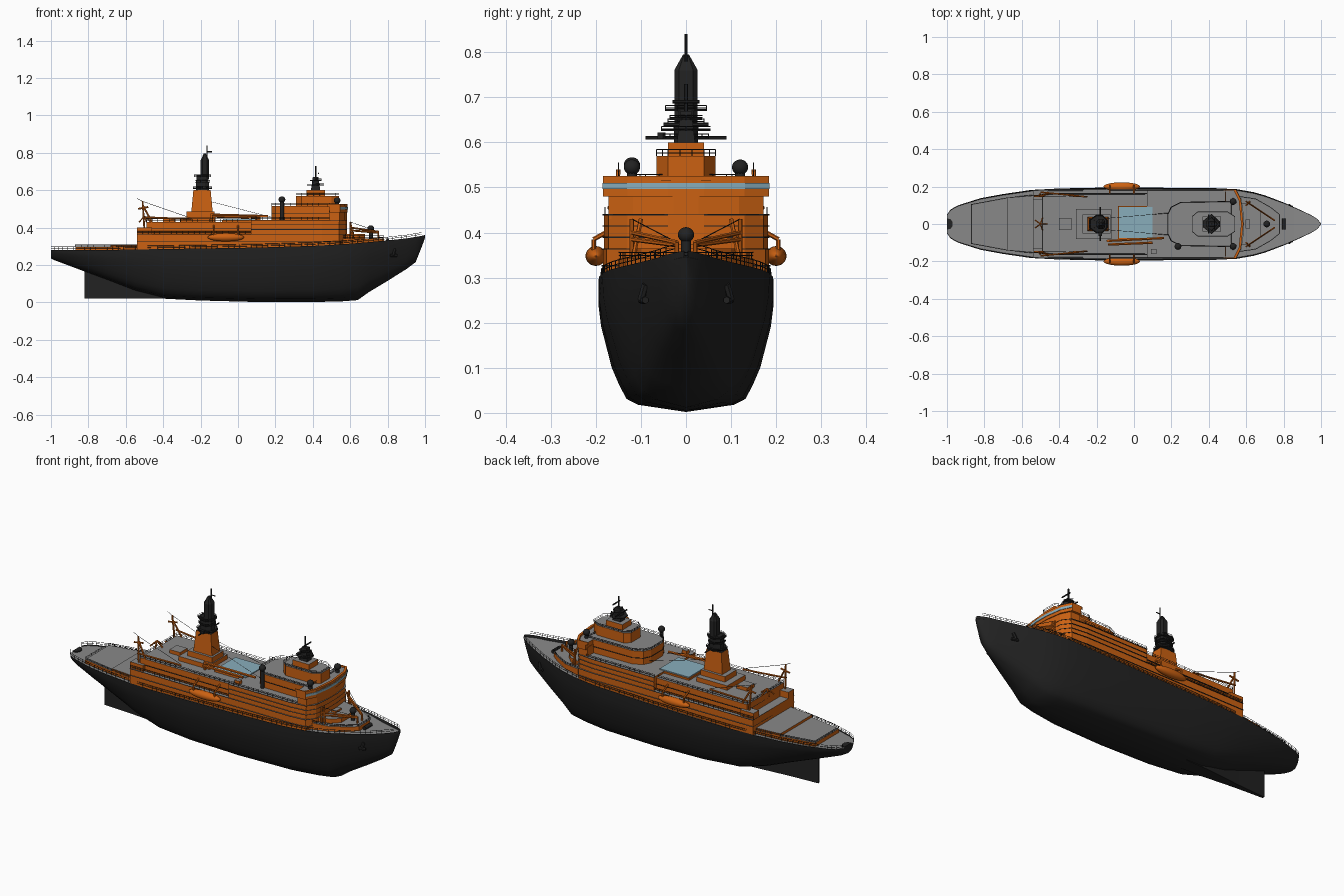
import bpy, bmesh, math
from mathutils import Vector, Matrix

if "Cube" in bpy.data.objects:
    bpy.data.objects.remove(bpy.data.objects["Cube"])


def material(name, rgb):
    m = bpy.data.materials.new(name)
    m.use_nodes = True
    m.diffuse_color = (*rgb, 1)
    m.node_tree.nodes["Principled BSDF"].inputs["Base Color"].default_value = (*rgb, 1)
    return m


BLACK = material("hull black", (.016, .016, .016))
ORANGE = material("house orange", (.6, .12, .006))
GREY = material("deck grey", (.25, .25, .25))
GLASS = material("pale blue", (.25, .42, .5))


def finish(name, bm, mats, smooth=False):
    bmesh.ops.recalc_face_normals(bm, faces=bm.faces)
    me = bpy.data.meshes.new(name)
    bm.to_mesh(me)
    bm.free()
    for m in mats:
        me.materials.append(m)
    ob = bpy.data.objects.new(name, me)
    bpy.context.collection.objects.link(ob)
    if smooth:
        bpy.ops.object.select_all(action='DESELECT')
        ob.select_set(True)
        bpy.context.view_layer.objects.active = ob
        bpy.ops.object.shade_smooth_by_angle(angle=math.radians(40))
    return ob


def slab(name, outline, z0, z1, side, top=None, taper=1.0):
    """Vertical prism, optionally narrowing upward, with its own top colour."""
    bm = bmesh.new()
    cx = sum(p[0] for p in outline) / len(outline)
    cy = sum(p[1] for p in outline) / len(outline)
    low = [bm.verts.new((x, y, z0)) for x, y in outline]
    high = [bm.verts.new((cx + (x - cx) * taper, cy + (y - cy) * taper, z1)) for x, y in outline]
    bm.faces.new(low)
    bm.faces.new(high).material_index = 1
    n = len(outline)
    for i in range(n):
        j = (i + 1) % n
        bm.faces.new((low[i], low[j], high[j], high[i]))
    return finish(name, bm, [side, top or side])


def both(half, grow=0.0):
    """Close a port-side outline, aft to fore, with its mirror."""
    half = [(x, y + grow) for x, y in half]
    return half + [(x, -y) for x, y in reversed(half)]


def box(name, x0, x1, y0, y1, z0, z1, side, top=None, taper=1.0):
    return slab(name, [(x0, y0), (x1, y0), (x1, y1), (x0, y1)], z0, z1, side, top, taper)


def struts(name, segments, r, mat, sides=6, tip=1.0):
    bm = bmesh.new()
    for a, b in segments:
        a, b = Vector(a), Vector(b)
        turn = (b - a).to_track_quat('Z', 'Y').to_matrix().to_4x4()
        bmesh.ops.create_cone(bm, cap_ends=True, segments=sides, radius1=r, radius2=r * tip,
                              depth=(b - a).length, matrix=Matrix.Translation((a + b) / 2) @ turn)
    return finish(name, bm, [mat], sides > 8)


def rail(name, path, h=.02, gap=.03):
    """Posts with two bars along a path."""
    segs = []
    for a, b in zip(path, path[1:]):
        a, b = Vector(a), Vector(b)
        for f in (.5, 1):
            up = Vector((0, 0, h * f))
            segs.append((a + up, b + up))
        n = max(1, round((b - a).length / gap))
        for i in range(n):
            p = a.lerp(b, i / n)
            segs.append((p, p + Vector((0, 0, h))))
    return struts(name, segs, .0011, BLACK, 4)


def ball(name, loc, size, mat):
    bm = bmesh.new()
    bmesh.ops.create_uvsphere(bm, u_segments=20, v_segments=12, radius=1,
                              matrix=Matrix.Translation(loc) @ Matrix.Diagonal((*size, 1)))
    return finish(name, bm, [mat], True)


def level(outline, z):
    pts = [(x, y, z) for x, y in outline]
    return pts + pts[:1]


# Hull: x, half beam, top height, keel height, sharpness
stations = [(-1, .05, .28, .235, .5), (-.98, .078, .28, .225, .5), (-.94, .1, .28, .21, .5),
            (-.82, .138, .28, .165, .5), (-.7, .16, .28, .12, .4), (-.55, .182, .283, .06, .3),
            (-.4, .19, .285, .02, .15), (-.2, .194, .288, .01, 0), (.1, .194, .293, .002, 0),
            (.4, .193, .302, .002, .1), (.55, .186, .31, .005, .3), (.64, .17, .317, .012, .4),
            (.7, .153, .322, .055, .5), (.8, .115, .331, .115, .6), (.9, .07, .342, .178, .7),
            (.95, .046, .35, .215, .8), (.98, .026, .355, .29, .9), (1, .004, .36, .345, 1)]
full = [(1, 1), (1, .82), (.97, .65), (.85, .34), (.76, .2), (.68, .1), (.55, .055)]
vee = [(1, 1), (.95, .85), (.87, .7), (.68, .42), (.54, .28), (.4, .16), (.22, .07)]
bm = bmesh.new()
rings = []
for x, w, top, keel, t in stations:
    sec = [(w * (a[0] + (b[0] - a[0]) * t), keel + (top - keel) * (a[1] + (b[1] - a[1]) * t))
           for a, b in zip(full, vee)]
    deck = top - (.014 if x > .72 else .005)
    pts = sec + [(0, keel)] + [(-y, z) for y, z in reversed(sec)] + [(-w * .97, deck), (w * .97, deck)]
    rings.append([bm.verts.new((x, y, z)) for y, z in pts])
n = len(rings[0])
for a, b in zip(rings, rings[1:]):
    for k in range(n):
        j = (k + 1) % n
        bm.faces.new((a[k], b[k], b[j], a[j])).material_index = int(k == n - 2)
bm.faces.new(rings[0])
bm.faces.new(rings[-1])
finish("hull", bm, [BLACK, GREY], True)
slab("skeg", both([(-.82, .006), (-.65, .016), (-.45, .035), (-.3, .04)]), .02, .175, BLACK)
slab("stern_notch", both([(-1, .03), (-.98, .025), (-.97, .01)]), .272, .281, BLACK)
for s in (1, -1):
    rail("hull_rail", [(x, s * w * .97, top) for x, w, top, *_ in stations[:-1]], .018)
    struts("anchor", [((.84, s * .09, .285), (.83, s * .1, .25)), ((.815, s * .1, .25), (.85, s * .09, .25))],
           .008, BLACK)

# Raised aft decks
aft = both([(-.87, .105), (-.68, .14), (-.54, .155)])
slab("aft_deck", aft, .27, .296, ORANGE, GREY)
slab("helicopter_deck", both([(-.68, .14), (-.5, .155)]), .28, .31, ORANGE, GREY)
rail("aft_rail", level(aft, .296), .012)

# Main deckhouse tiers
lower = [(-.54, .18), (.45, .184), (.54, .176), (.575, .13), (.585, .04)]
slab("lower_house", both(lower), .27, .365, ORANGE, GREY)
aft_house = [(-.49, .162), (.1, .162)]
slab("aft_house", both(aft_house), .36, .43, ORANGE, GREY)
fore = [(.07, .182), (.45, .182), (.54, .172), (.573, .13), (.583, .04)]
slab("fore_house", both(fore), .36, .44, ORANGE, GREY)
for i in range(2):
    slab("lower_ledge", both(lower, .003), .325 + i * .037, .328 + i * .037, BLACK, GREY)
for i in range(3):
    slab("fore_ledge", both(fore, .003), .388 + i * .025, .391 + i * .025, BLACK, GREY)
slab("aft_ledge", both(aft_house, .003), .395, .398, BLACK)
for s in (1, -1):
    rail("boat_deck_rail", [(-.54, s * .178, .365), (.07, s * .18, .365)], .016)
    rail("house_rail", [(-.49, s * .16, .43), (.06, s * .16, .43)], .016)
    rail("fore_rail", [(.07, s * .18, .44), (.49, s * .18, .44)], .016)
    box("aft_locker", -.54, -.46, s * .13, s * .178, .36, .4, ORANGE, GREY)
rail("aft_end_rail", [(-.49, -.16, .43), (-.49, .16, .43)], .016)

# Bridge with wings, window band and parapet
second = both([(.18, .05), (.2, .09), (.25, .115), (.52, .12)])
slab("second_tier", second, .435, .515, ORANGE, GREY)
slab("second_tier_ledge", both([(.178, .052), (.198, .093), (.25, .118), (.52, .123)]), .475, .478, BLACK)
bridge = [(.49, .184), (.545, .184), (.572, .13), (.585, .04)]
slab("bridge_base", both([(x - .003, y - .012) for x, y in bridge]), .43, .49, ORANGE)
slab("bridge", both(bridge), .48, .515, ORANGE, GREY)
slab("bridge_windows", both([(x + .003, y + .001) for x, y in bridge[1:]]), .497, .51, GLASS)
for s in (1, -1):
    edge = [(.49, .184), (.545, .184), (.572, .13), (.585, 0)]
    for a, b in zip(edge, edge[1:]):
        quad = [a, b, (b[0] - .012, b[1] - .004), (a[0] - .012, a[1] - .004)]
        slab("bridge_parapet", [(x, s * y) for x, y in quad], .51, .525, ORANGE)
rail("second_tier_rail", level(second, .515), .014)
third = both([(.31, .04), (.34, .065), (.5, .065), (.54, .04)])
slab("third_tier", third, .51, .57, ORANGE, GREY)
rail("third_tier_rail", level(third, .57), .014)
box("mast_house", .365, .465, -.04, .04, .565, .6, ORANGE, GREY)

# Forward radar mast
box("fore_mast", .39, .44, -.02, .02, .6, .67, BLACK, taper=.6)
struts("fore_mast_pole", [((.415, 0, .66), (.415, 0, .73))], .004, BLACK)
for z, r in ((.625, .045), (.65, .03)):
    slab("mast_platform", both([(.415 - r, r * .4), (.415, r * 1.2), (.415 + r, r * .3)]), z, z + .004, BLACK)
    rail("mast_platform_rail", [(.415, -r * 1.2, z), (.415 + r, 0, z), (.415, r * 1.2, z)], .01)
struts("radar_bars", [((.4, -.05, .64), (.4, .05, .64)), ((.43, -.03, .69), (.43, .03, .69))], .004, BLACK)

# Antenna domes on pedestals
for x, y, z, h in ((.53, .12, .515, .03), (.53, -.12, .515, .03), (.235, -.12, .44, .11), (.71, 0, .34, .055)):
    struts("dome_pedestal", [((x, y, z), (x, y, z + h))], .011, BLACK, 10)
    ball("dome", (x, y, z + h), (.018, .018, .017), BLACK)

# Funnel tower
base = both([(-.31, .08), (-.12, .08)])
slab("funnel_base", base, .425, .455, ORANGE, GREY)
box("funnel_house", -.275, -.125, -.05, .05, .45, .485, ORANGE, GREY)
box("funnel_tower", -.25, -.135, -.037, .037, .48, .6, ORANGE, BLACK, .8)
slab("funnel_top", both([(-.225, .016), (-.205, .027), (-.175, .027), (-.155, .016)]), .6, .68, BLACK, taper=.92)
slab("funnel_stack", both([(-.2, .016), (-.19, .026), (-.165, .026), (-.155, .016)]), .66, .76, BLACK)
slab("funnel_cap", both([(-.2, .016), (-.19, .026), (-.165, .026), (-.155, .016)]), .76, .795, BLACK, taper=.25)
struts("funnel_pole", [((-.165, 0, .78), (-.165, 0, .84)), ((-.165, 0, .805), (-.14, 0, .805))], .003, BLACK)
for z, r in ((.607, .05), (.64, .04), (.67, .045)):
    ring = both([(-.19 - r, .02), (-.2, r), (-.17, r), (-.19 + r, .02)])
    slab("funnel_platform", ring, z, z + .004, BLACK)
    rail("funnel_rail", level(ring, z), .012)
struts("funnel_yard", [((-.18, -.09, .61), (-.18, .09, .61))], .004, BLACK)
box("yard_radar", -.19, -.17, -.063, -.045, .607, .622, BLACK)
struts("signal_wires", [((-.15, s * .03, .54), (.2, s * .06, .45)) for s in (1, -1)], .001, BLACK, 4)

# Skylight and small deck houses
box("skylight_frame", -.085, .105, -.085, .095, .425, .44, ORANGE)
box("skylight", -.08, .1, -.075, .09, .435, .446, GLASS)
box("hatch", -.4, -.335, -.032, .032, .425, .45, ORANGE, GREY)
box("vent_house", .09, .12, -.16, -.135, .43, .46, ORANGE, GREY)

# Foredeck steps
step = both([(.55, .15), (.65, .135), (.73, .09), (.78, .05)])
slab("foredeck_step", step, .3, .342, ORANGE, GREY)
slab("foredeck_house", both([(.55, .12), (.64, .1), (.68, .06)]), .33, .365, ORANGE, GREY)
rail("foredeck_rail", level(step, .342), .014)
box("foredeck_hatch", .595, .62, -.025, .025, .36, .375, ORANGE, GREY)
struts("windlass", [((.8, -.03, .33), (.8, .03, .33))], .01, BLACK, 10)

# Cranes, davits and lifeboats on both sides
for s in (1, -1):
    struts("fore_crane", [((.6, s * .12, .33), (.6, s * .12, .43)), ((.6, s * .12, .385), (.75, s * .02, .372)),
                          ((.6, s * .12, .4), (.75, s * .02, .378)), ((.62, s * .12, .33), (.6, s * .1, .43)),
                          ((.75, s * .02, .335), (.75, s * .02, .378))], .005, ORANGE)
    struts("fore_crane_wire", [((.6, s * .12, .43), (.75, s * .02, .378))], .0012, BLACK, 4)
    struts("aft_crane", [((-.5, s * .16, .38), (-.51, s * .15, .54)), ((-.46, s * .16, .43), (-.51, s * .15, .52)),
                         ((-.5, s * .17, .455), (-.25, s * .145, .445)),
                         ((-.535, s * .15, .5), (-.48, s * .15, .51))], .005, ORANGE)
    struts("aft_crane_wire", [((-.51, s * .15, .54), (-.25, s * .145, .45)),
                              ((-.51, s * .15, .54), (-.54, s * .15, .555))], .0012, BLACK, 4)
    ball("lifeboat", (-.065, s * .2, .348), (.098, .023, .022), ORANGE)
    struts("lifeboat_davits", [((x, s * .16, .41), (x, s * .205, .385)) for x in (-.13, 0)] +
           [((x, s * .205, .385), (x, s * .205, .36)) for x in (-.13, 0)], .005, ORANGE)
struts("midship_crane", [((-.14, -.09, .43), (-.14, -.09, .475)), ((-.14, -.09, .468), (.16, -.075, .46)),
                         ((-.14, -.11, .46), (.1, -.1, .455))], .007, ORANGE)
star = [(math.cos(i * math.tau / 5), math.sin(i * math.tau / 5)) for i in range(5)]
struts("aft_mast", [((-.5 + .035 * c, .035 * d, .43), (-.5, 0, .46)) for c, d in star], .004, ORANGE)
